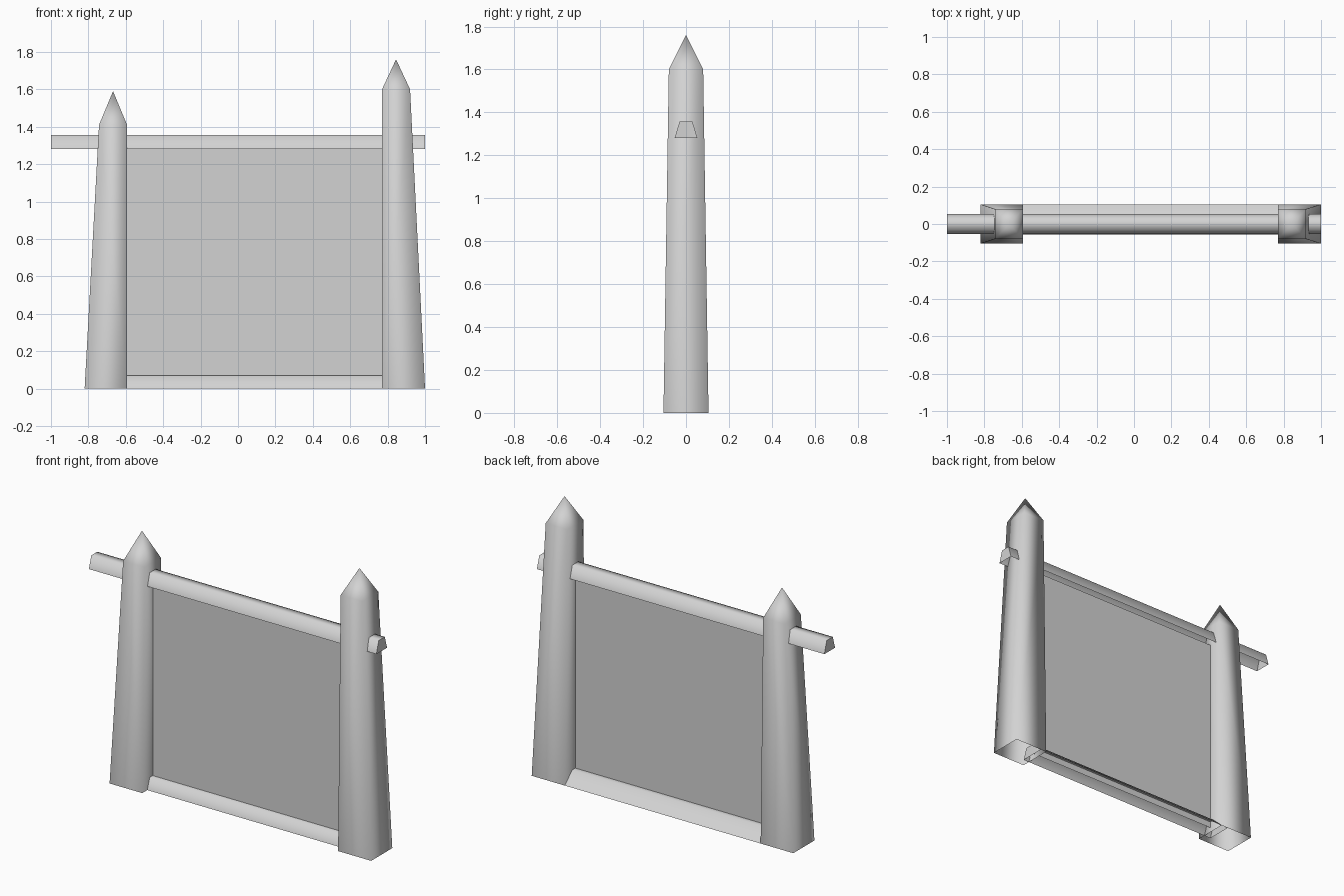
import bpy
import bmesh
import math

cube = bpy.data.objects.get("Cube")
if cube:
    bpy.data.objects.remove(cube, do_unlink=True)

grey = bpy.data.materials.new("plain_grey")
grey.use_nodes = True
colour = (0.65, 0.65, 0.65, 1)
grey.diffuse_color = colour
grey.node_tree.nodes["Principled BSDF"].inputs["Base Color"].default_value = colour


def finish(name, bm, outward=True, angle=180):
    """Turn a bmesh into a smooth shaded object."""
    if outward:
        bmesh.ops.recalc_face_normals(bm, faces=bm.faces[:])
    mesh = bpy.data.meshes.new(name)
    bm.to_mesh(mesh)
    bm.free()
    mesh.materials.append(grey)
    obj = bpy.data.objects.new(name, mesh)
    bpy.context.collection.objects.link(obj)
    bpy.ops.object.select_all(action="DESELECT")
    obj.select_set(True)
    bpy.context.view_layer.objects.active = obj
    bpy.ops.object.shade_smooth_by_angle(angle=math.radians(angle))
    return obj


def post(name, inner, outer_foot, outer_top, shoulder, tip):
    """Tapered square stake with a pointed top and an open foot."""
    bm = bmesh.new()

    def ring(x0, x1, half, z):
        corners = ((x0, -half), (x1, -half), (x1, half), (x0, half))
        return [bm.verts.new((x, y, z)) for x, y in corners]

    foot = ring(inner, outer_foot, 0.105, 0)
    top = ring(inner, outer_top, 0.08, shoulder)
    apex = bm.verts.new(((inner + outer_top) / 2, 0, tip))
    for i in range(4):
        j = (i + 1) % 4
        bm.faces.new((foot[i], foot[j], top[j], top[i]))
        bm.faces.new((top[i], top[j], apex))
    return finish(name, bm)


def rail(name, x0, x1, profile):
    """Channel open underneath, with closed ends; profile is (y, z)."""
    bm = bmesh.new()
    ends = [[bm.verts.new((x, y, z)) for y, z in profile] for x in (x0, x1)]
    a, b = ends
    for i in range(len(profile) - 1):
        bm.faces.new((a[i], a[i + 1], b[i + 1], b[i]))
    for end in ends:
        bm.faces.new(end)
    return finish(name, bm, angle=80)


# Pointed posts
post("short_post", -0.593, -0.82, -0.743, 1.41, 1.59)
post("tall_post", 0.77, 1.0, 0.92, 1.6, 1.76)

# Upper and lower rails
rail("top_rail", -1, 1, [(-0.053, 1.28), (-0.03, 1.357), (0.03, 1.357), (0.053, 1.28)])
rail("bottom_rail", -0.64, 0.81, [(-0.055, 0), (-0.03, 0.07), (0.03, 0.07), (0.105, 0)])

# Thin infill sheet between the posts
bm = bmesh.new()
corners = ((-0.6, 0.03), (0.78, 0.03), (0.78, 1.285), (-0.6, 1.285))
bm.faces.new([bm.verts.new((x, 0, z)) for x, z in corners])
finish("infill_panel", bm, outward=False)
